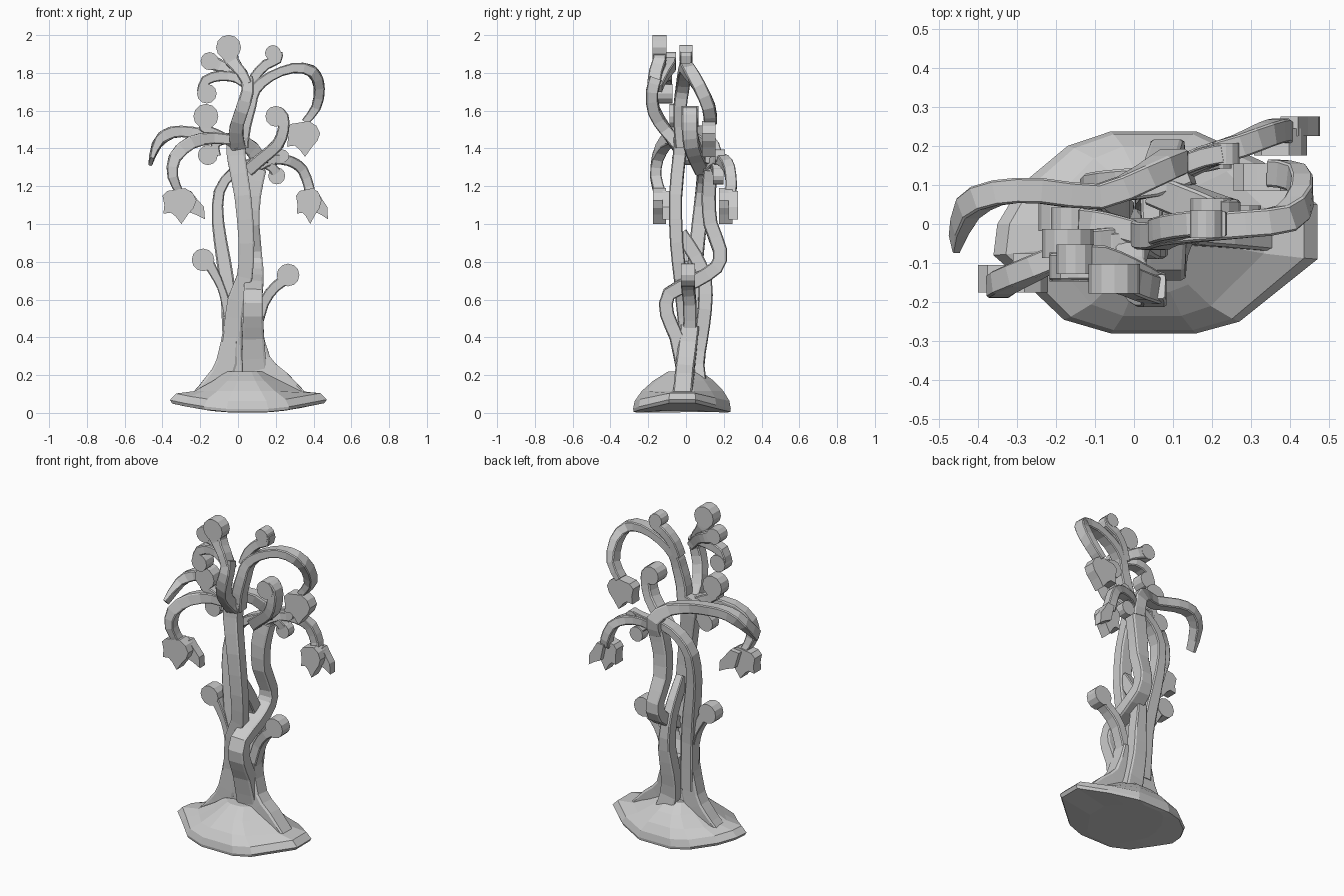
import bpy, bmesh, math
from mathutils import Vector


def add_object(name, bm):
    bmesh.ops.recalc_face_normals(bm, faces=bm.faces[:])
    me = bpy.data.meshes.new(name)
    bm.to_mesh(me)
    bm.free()
    ob = bpy.data.objects.new(name, me)
    bpy.context.collection.objects.link(ob)
    return ob


def spline(pts, n):
    """Smooth curve through points."""
    out = []
    P = [Vector(p) for p in pts]
    for i in range(len(P) - 1):
        a, b, c, d = P[max(i - 1, 0)], P[i], P[i + 1], P[min(i + 2, len(P) - 1)]
        for k in range(n):
            t = k / n
            out.append(0.5 * (2 * b + (c - a) * t + (2 * a - 5 * b + 4 * c - d) * t * t
                              + (3 * b - a - 3 * c + d) * t ** 3))
    return out + [P[-1]]


def strand(name, pts, widths, depth, n=2):
    """Flat-sided ribbon: width lies in the front plane, depth runs front to back."""
    path = spline(pts, n)
    bm = bmesh.new()
    rings = []
    for i, p in enumerate(path):
        t = (path[min(i + 1, len(path) - 1)] - path[max(i - 1, 0)]).normalized()
        d = (Vector((0, 1, 0)) - t * t.y).normalized()
        w = t.cross(d)
        f = i / (len(path) - 1) * (len(widths) - 1)
        k = min(int(f), len(widths) - 2)
        hw = (widths[k] + (widths[k + 1] - widths[k]) * (f - k)) / 2
        hd = depth / 2
        sec = [(-1, -.85), (-.8, -1), (.8, -1), (1, -.85), (1, .85), (.8, 1), (-.8, 1), (-1, .85)]
        rings.append([bm.verts.new(p + w * hw * a + d * hd * b) for a, b in sec])
    for r, s in zip(rings, rings[1:]):
        for j in range(8):
            bm.faces.new((r[j], r[(j + 1) % 8], s[(j + 1) % 8], s[j]))
    bm.faces.new(rings[0])
    bm.faces.new(rings[-1])
    return add_object(name, bm)


def plate(name, outline, y, depth):
    """Front-plane outline extruded through the depth."""
    bm = bmesh.new()
    f = bm.faces.new([bm.verts.new((x, y - depth / 2, z)) for x, z in outline])
    r = bmesh.ops.extrude_face_region(bm, geom=[f])
    bmesh.ops.translate(bm, vec=(0, depth, 0),
                        verts=[v for v in r["geom"] if isinstance(v, bmesh.types.BMVert)])
    return add_object(name, bm)


def disc(name, x, y, z, r, depth=.075):
    a = [i * math.tau / 12 for i in range(12)]
    plate(name, [(x + r * math.cos(t), z + r * math.sin(t)) for t in a], y, depth)


def curl(name, pts, widths, knob, depth=.07):
    """Branch ending in a rounded knob (x, y, z, radius)."""
    strand(name + "_stem", pts, widths, depth)
    disc(name + "_knob", *knob, depth + .005)


def flower(name, x, y, z, side, petals=True):
    """Hanging bell flower with pointed petals, flaring towards side."""
    body = [(-.03, .08), (.03, .09), (.07, .065), (.09, .025), (.075, -.015), (.045, -.05), (.01, -.1),
            (-.02, -.06), (-.045, -.04), (-.085, -.045), (-.08, .0), (-.09, .05), (-.065, .075)]
    plate(name + "_front", [(x + side * a, z + b) for a, b in body], y - .01, .07)
    if petals:
        petal = [(0, .07), (.06, .075), (.095, .03), (.13, -.01), (.135, -.075), (.085, -.05), (.03, -.03)]
        plate(name + "_petal", [(x + side * a, z + b) for a, b in petal], y + .03, .05)


# base mound: stacked rings of the ground outline, steeper front and back than sideways
outline = [(-.35, 0), (-.29, .1), (-.17, .2), (-.06, .237), (.16, .237), (.33, .16), (.47, .05),
           (.47, -.09), (.27, -.25), (.16, -.28), (-.06, -.28), (-.18, -.245), (-.28, -.15), (-.36, -.08)]
bm = bmesh.new()
rings = []
for sx, sy, h in ((.5, .9, 0), (.97, .99, .002), (1, 1, .018), (.92, .97, .06), (.68, .84, .115),
                  (.43, .62, .17), (.25, .33, .22)):
    ring = []
    for x, y in outline:
        px, py = .04 + (x - .04) * sx, y * sy
        lift = .05 * ((px - .05) / .41) ** 2 if h < .1 else 0
        ring.append(bm.verts.new((px, py, h + lift)))
    rings.append(ring)
N = len(outline)
for r, s in zip(rings, rings[1:]):
    for j in range(N):
        bm.faces.new((r[j], r[(j + 1) % N], s[(j + 1) % N], s[j]))
bm.faces.new(rings[0])
bm.faces.new(rings[-1])
add_object("base_mound", bm)

# roots flaring into the trunks
strand("left_root", [(-.22, .0, .07), (-.12, .01, .15), (-.06, .01, .27), (-.04, .01, .46)], [.08, .13, .11, .07], .09)
strand("right_root", [(.34, -.02, .07), (.22, -.01, .16), (.11, 0, .27), (.085, .02, .46)], [.08, .13, .13, .08], .1)
strand("back_root", [(.1, .08, .1), (.06, .06, .25), (.05, .08, .4), (.06, .1, .55), (.05, .1, .7), (.045, .05, .83),
                     (.045, -.03, .95)], [.12, .1, .08, .06, .05], .075)

# intertwined trunks
strand("front_trunk", [(-.02, .01, .18), (-.03, .0, .4), (-.01, -.02, .6), (.035, -.03, .72), (.045, -.05, .9),
                       (.025, -.055, 1.15), (-.01, -.035, 1.36), (-.005, -.03, 1.46)], [.1, .09, .08, .09, .11], .07)
strand("left_trunk", [(-.04, .02, .3), (-.05, .03, .6), (-.075, .05, .8), (-.105, .07, 1.0), (-.1, .09, 1.17),
                      (-.03, .1, 1.27), (.06, .11, 1.32), (.14, .14, 1.345)], [.08, .08, .06, .05, .05], .08)
strand("right_trunk", [(.09, -.01, .2), (.08, -.05, .4), (.08, -.1, .52), (.08, -.09, .63), (.085, .05, .7),
                       (.085, .16, .77), (.085, .18, .86), (.07, .13, 1.0), (.075, .12, 1.15), (.1, .13, 1.29)],
       [.13, .11, .1, .1, .08, .09, .1], .075)

# long leaf arching over to the left
strand("left_leaf", [(.1, .14, 1.27), (.1, .16, 1.36), (.03, .12, 1.43), (-.09, .07, 1.455), (-.24, .085, 1.485),
                     (-.35, .08, 1.485), (-.425, .04, 1.43), (-.46, -.05, 1.33)], [.08, .08, .06, .06, .065, .02], .065)

# crown: forward and rear stems
strand("crown_front_stem", [(0, -.04, 1.41), (-.01, -.11, 1.5), (.02, -.17, 1.6), (.05, -.18, 1.7), (.05, -.16, 1.77)],
       [.08, .07, .07, .06], .065)
curl("crown_top", [(.05, -.17, 1.74), (.02, -.16, 1.8), (-.03, -.14, 1.86), (-.05, -.14, 1.92)],
     [.05, .06, .1], (-.05, -.14, 1.935, .066))
curl("crown_upper_left", [(.05, -.16, 1.73), (-.02, -.12, 1.8), (-.09, -.09, 1.835), (-.15, -.09, 1.86)],
     [.05, .06, .08], (-.15, -.09, 1.862, .048))
curl("crown_lower_left", [(.06, -.16, 1.72), (0, -.14, 1.77), (-.09, -.11, 1.785), (-.17, -.11, 1.76), (-.19, -.11, 1.7)],
     [.05, .055, .055], (-.165, -.11, 1.69, .052))
strand("crown_rear_stem", [(.02, -.02, 1.41), (.035, -.03, 1.52), (.065, -.03, 1.63), (.09, -.02, 1.71),
                           (.17, -.01, 1.78), (.29, 0, 1.825), (.39, .015, 1.81), (.43, .07, 1.73),
                           (.415, .12, 1.62), (.355, .13, 1.54)],
       [.07, .07, .06, .05, .06, .055, .04], .07)
curl("crown_right", [(.06, -.02, 1.7), (.09, -.01, 1.78), (.15, 0, 1.845), (.21, 0, 1.87), (.215, 0, 1.91)],
     [.05, .055, .04], (.185, 0, 1.905, .042), .065)
flower("right_upper_flower", .345, .13, 1.455, 1, False)

# left branches
strand("left_flower_stem", [(0, -.05, 1.44), (-.13, -.06, 1.455), (-.25, -.11, 1.43), (-.335, -.15, 1.35),
                            (-.345, -.16, 1.25), (-.31, -.14, 1.17)], [.05, .065, .07, .06, .04], .06)
flower("left_flower", -.31, -.13, 1.1, 1)
curl("left_upper_curl", [(0, -.04, 1.41), (-.07, -.045, 1.455), (-.12, -.05, 1.48), (-.18, -.05, 1.51), (-.17, -.05, 1.57)],
     [.05, .05, .06], (-.17, -.05, 1.57, .066))
curl("left_lower_curl", [(0, -.02, 1.45), (-.07, 0, 1.445), (-.12, .01, 1.42), (-.115, .01, 1.36)],
     [.05, .045, .05], (-.16, .01, 1.365, .053), .06)

# right branches
curl("right_curl", [(.06, .09, 1.29), (.13, .06, 1.35), (.21, .03, 1.42), (.24, .02, 1.5), (.24, .02, 1.57),
                    (.21, .02, 1.6)], [.07, .065, .06, .05], (.2, .02, 1.57, .055), .085)
strand("right_flower_stem", [(.1, .13, 1.3), (.18, .17, 1.34), (.27, .2, 1.335), (.34, .23, 1.29), (.375, .24, 1.2),
                             (.38, .23, 1.16)], [.05, .055, .055, .055], .06)
flower("right_flower", .375, .22, 1.1, .75)
curl("right_small_curl", [(.13, .15, 1.32), (.18, .16, 1.3), (.21, .17, 1.26)], [.04, .05, .06], (.205, .17, 1.255, .045), .05)
curl("right_bud", [(.13, .15, 1.34), (.18, .17, 1.36), (.23, .18, 1.37)], [.04, .04, .05], (.235, .18, 1.36, .035), .05)

# low side shoots
curl("low_left_shoot", [(-.05, .02, .5), (-.075, .02, .62), (-.11, .02, .71), (-.16, .02, .8)],
     [.05, .04, .06], (-.185, .02, .81, .06))
curl("low_right_shoot", [(.09, .02, .42), (.135, .02, .58), (.2, .01, .67), (.26, .01, .71)],
     [.06, .055, .06], (.265, .01, .73, .06))
